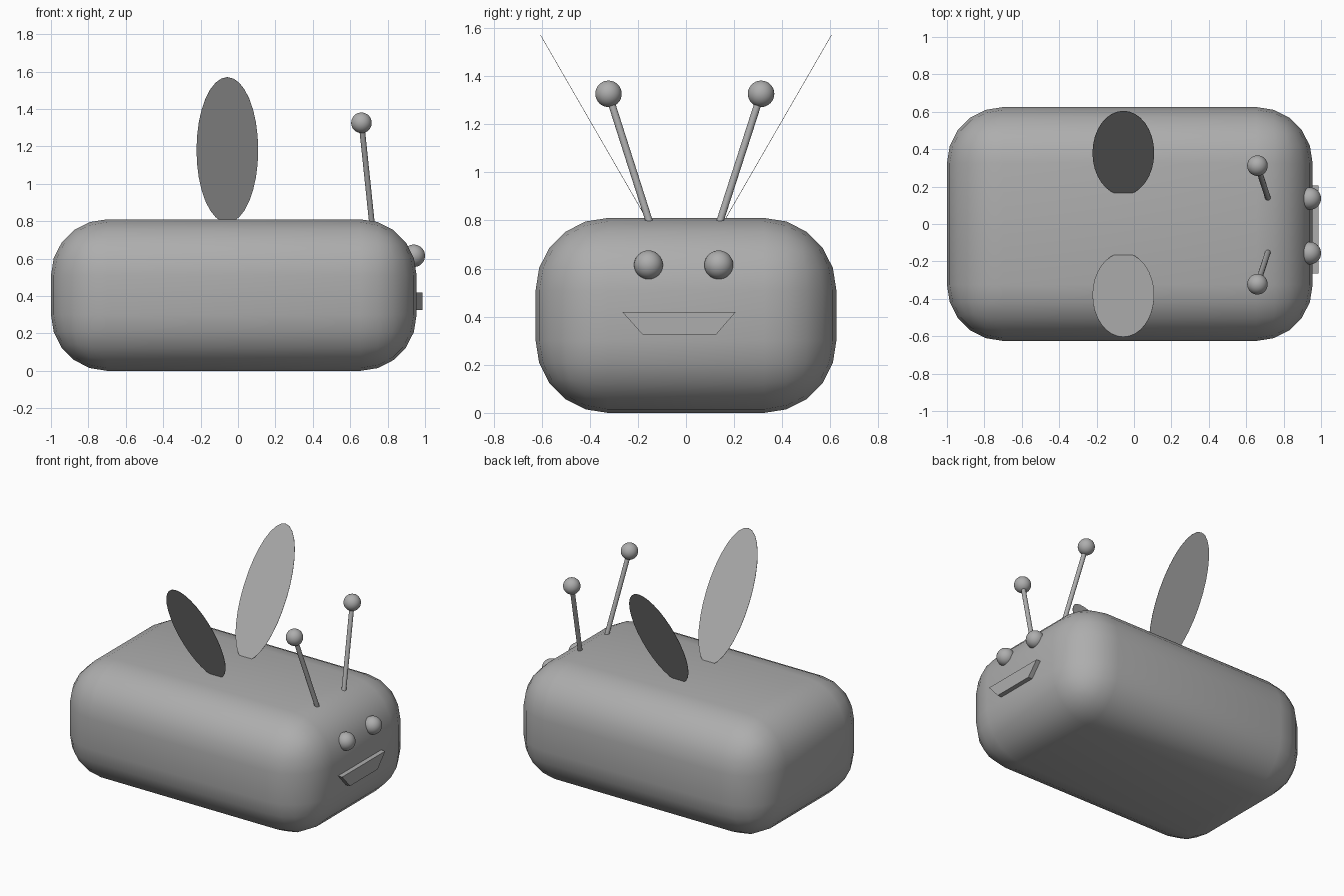
import bpy, bmesh, math
from mathutils import Vector, Matrix

cube = bpy.data.objects.get("Cube")
if cube:
    bpy.data.objects.remove(cube, do_unlink=True)

# Single plain colour
grey = bpy.data.materials.new("mid_grey")
grey.use_nodes = True
colour = (0.42, 0.42, 0.42, 1)
grey.diffuse_color = colour
grey.node_tree.nodes["Principled BSDF"].inputs["Base Color"].default_value = colour


def finish(name, bm, smooth=True):
    """Turn a bmesh into a named grey object."""
    mesh = bpy.data.meshes.new(name)
    bmesh.ops.recalc_face_normals(bm, faces=bm.faces)
    for f in bm.faces:
        f.smooth = smooth
    bm.to_mesh(mesh)
    bm.free()
    mesh.materials.append(grey)
    obj = bpy.data.objects.new(name, mesh)
    bpy.context.collection.objects.link(obj)
    return obj


def ball(name, centre, radius):
    bm = bmesh.new()
    bmesh.ops.create_uvsphere(bm, u_segments=32, v_segments=16, radius=radius,
                              matrix=Matrix.Translation(centre))
    return finish(name, bm)


def rod(name, start, end, radius):
    start, end = Vector(start), Vector(end)
    axis = end - start
    turn = axis.to_track_quat('Z', 'Y').to_matrix().to_4x4()
    bm = bmesh.new()
    bmesh.ops.create_cone(bm, cap_ends=True, segments=24, radius1=radius,
                          radius2=radius, depth=axis.length,
                          matrix=Matrix.Translation((start + end) / 2) @ turn)
    obj = finish(name, bm)
    for p in obj.data.polygons:
        p.use_smooth = len(p.vertices) == 4
    return obj


# Rounded box body
bm = bmesh.new()
bmesh.ops.create_cube(bm, size=1)
bmesh.ops.scale(bm, vec=(1.955, 1.25, 0.81), verts=bm.verts)
bmesh.ops.translate(bm, vec=(-0.0225, 0, 0.405), verts=bm.verts)
bmesh.ops.bevel(bm, geom=bm.edges[:], offset=0.3, segments=5, profile=0.5,
                affect='EDGES')
finish("body", bm)

# Paired parts: wings, antennae and eyes
for side, label in ((1, "left"), (-1, "right")):
    # Thin oval wing leaning outwards
    bm = bmesh.new()
    bmesh.ops.create_cone(bm, cap_ends=True, segments=32, radius1=1, radius2=1,
                          depth=0.002)
    bmesh.ops.scale(bm, vec=(0.165, 0.449, 1), verts=bm.verts)
    lean = Matrix.Rotation(math.radians(90 - 30 * side), 4, 'X')
    bm.transform(Matrix.Translation((-0.057, 0.38 * side, 1.181)) @ lean)
    finish(label + "_wing", bm, smooth=False)

    # Antenna with a ball tip
    tip = (0.66, 0.317 * side - 0.005, 1.326)
    rod(label + "_antenna", (0.716, 0.145 * side - 0.006, 0.79), tip, 0.015)
    ball(label + "_antenna_tip", tip, 0.055)

    # Eye
    ball(label + "_eye", (0.94, 0.146 * side - 0.01, 0.615), 0.06)

# Trapezoid mouth plate
bm = bmesh.new()
outline = ((-0.265, 0.42), (0.207, 0.42), (0.125, 0.325), (-0.18, 0.325))
face = bm.faces.new([bm.verts.new((0.93, y, z)) for y, z in outline])
extruded = bmesh.ops.extrude_face_region(bm, geom=[face], use_keep_orig=True)
front = [g for g in extruded["geom"] if isinstance(g, bmesh.types.BMVert)]
bmesh.ops.translate(bm, vec=(0.057, 0, 0), verts=front)
finish("mouth", bm, smooth=False)
